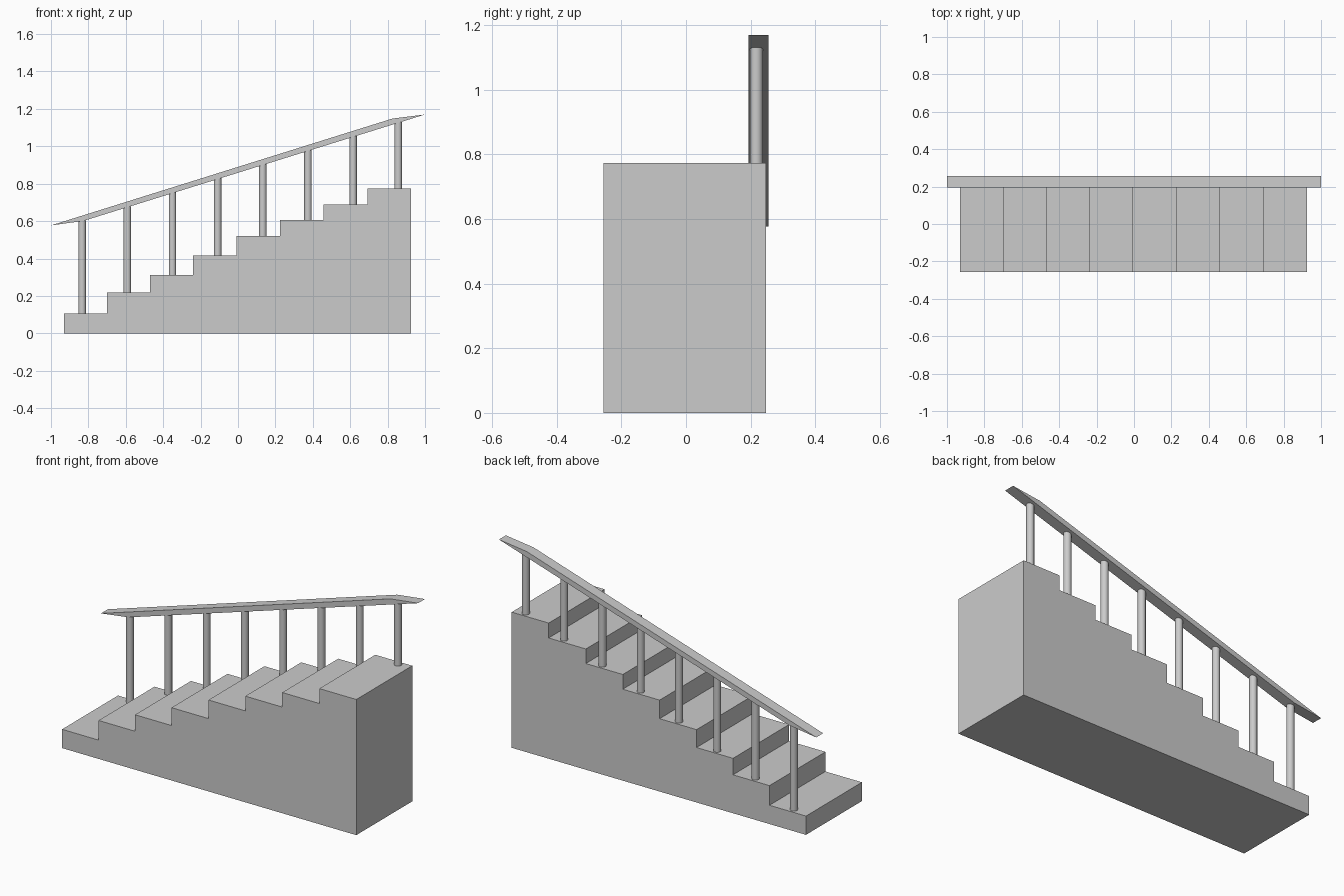
import bpy, bmesh

if "Cube" in bpy.data.objects:
    bpy.data.objects.remove(bpy.data.objects["Cube"])


def extrude_profile(name, profile, y0, y1):
    """Extrude an (x, z) outline along y into a closed solid."""
    bm = bmesh.new()
    face = bm.faces.new([bm.verts.new((x, y0, z)) for x, z in profile])
    ext = bmesh.ops.extrude_face_region(bm, geom=[face])
    moved = [v for v in ext["geom"] if isinstance(v, bmesh.types.BMVert)]
    bmesh.ops.translate(bm, verts=moved, vec=(0, y1 - y0, 0))
    bmesh.ops.recalc_face_normals(bm, faces=bm.faces)
    mesh = bpy.data.meshes.new(name)
    bm.to_mesh(mesh)
    bm.free()
    obj = bpy.data.objects.new(name, mesh)
    bpy.context.collection.objects.link(obj)
    return obj


# Solid staircase: one stepped outline
edges = [-0.93, -0.70, -0.47, -0.24, -0.007, 0.225, 0.458, 0.692, 0.925]
heights = [0.107, 0.219, 0.313, 0.415, 0.521, 0.605, 0.688, 0.773]
outline = [(edges[-1], 0), (edges[0], 0)]
for i, h in enumerate(heights):
    outline += [(edges[i], h), (edges[i + 1], h)]
extrude_profile("staircase", outline, -0.256, 0.248)

# Sloping handrail with pointed ends
rail = [(-1.0, 0.577), (-0.826, 0.601), (1.0, 1.17), (0.825, 1.148)]
extrude_profile("handrail", rail, 0.194, 0.256)

# Balusters, one per step, reaching just into the rail
for i, h in enumerate(heights):
    x = -0.833 + i * 0.2414
    top = 0.606 + (x + 0.826) * 0.312
    bpy.ops.mesh.primitive_cylinder_add(
        vertices=20, radius=0.02, depth=top - h,
        location=(x, 0.218, (top + h) / 2))
    post = bpy.context.object
    post.name = f"baluster_{i + 1}"
    bpy.ops.object.shade_smooth_by_angle()
